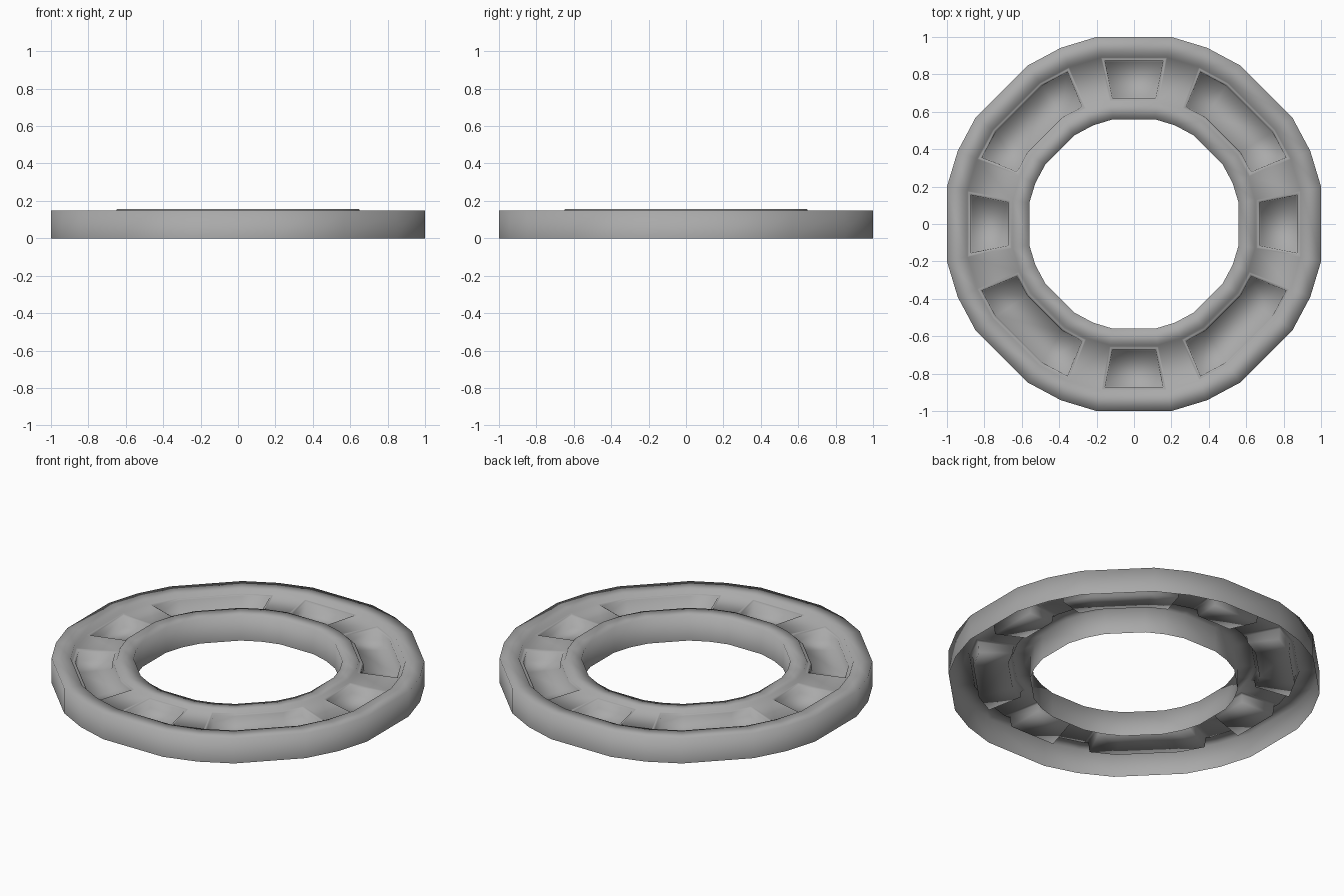
import bpy, bmesh, math

if "Cube" in bpy.data.objects:
    bpy.data.objects.remove(bpy.data.objects["Cube"])

# 24-sided ring: every 11.25 degrees, skipping the multiples of 45
ANGLES = [k * 11.25 for k in range(32) if k % 4 != 0]

grey = bpy.data.materials.new("mid grey")
grey.diffuse_color = (0.4, 0.4, 0.4, 1)
grey.use_nodes = True
grey.node_tree.nodes["Principled BSDF"].inputs["Base Color"].default_value = grey.diffuse_color

# cross-section (radius, height), open underneath
PROFILE = [(1.02, 0), (1.02, 0.15), (0.915, 0.15), (0.907, 0.128),
           (0.668, 0.138), (0.66, 0.156), (0.571, 0.15), (0.571, 0)]
CHANNEL = 3


def floor_height(v):
    # pocket floors fall towards the outside
    t = (v.co.xy.length - 0.68) / 0.2
    return 0.09 - 0.03 * min(max(t, 0), 1)


bm = bmesh.new()
rings = []
for a in ANGLES:
    t = math.radians(a)
    rings.append([bm.verts.new((r * math.cos(t), r * math.sin(t), z)) for r, z in PROFILE])

# skin the ring and gather the channel faces into eight pockets
pockets = {}
n = len(ANGLES)
for i in range(n):
    j = (i + 1) % n
    a0 = ANGLES[i]
    mid = (a0 + ((ANGLES[j] - a0) % 360) / 2) % 360
    sector = round(mid / 45) % 8
    off = abs((mid - sector * 45 + 180) % 360 - 180)
    for k in range(len(PROFILE) - 1):
        f = bm.faces.new((rings[i][k], rings[j][k], rings[j][k + 1], rings[i][k + 1]))
        if k == CHANNEL and off < (18 if sector % 2 else 10):
            pockets.setdefault(sector, []).append(f)
bm.normal_update()
for f in bm.faces:
    f.smooth = True

# sink each pocket: border, bevelled step, then walls down to the floor
for faces in pockets.values():
    for thick, drop in ((0.008, 0), (0.01, 0.006), (0.005, None)):
        bmesh.ops.inset_region(bm, faces=faces, thickness=thick, use_even_offset=True,
                               use_boundary=True)
        for v in {v for f in faces for v in f.verts}:
            v.co.z = floor_height(v) if drop is None else v.co.z - drop

me = bpy.data.meshes.new("pocketed_ring")
bm.to_mesh(me)
bm.free()
me.materials.append(grey)
ob = bpy.data.objects.new("pocketed_ring", me)
bpy.context.collection.objects.link(ob)
